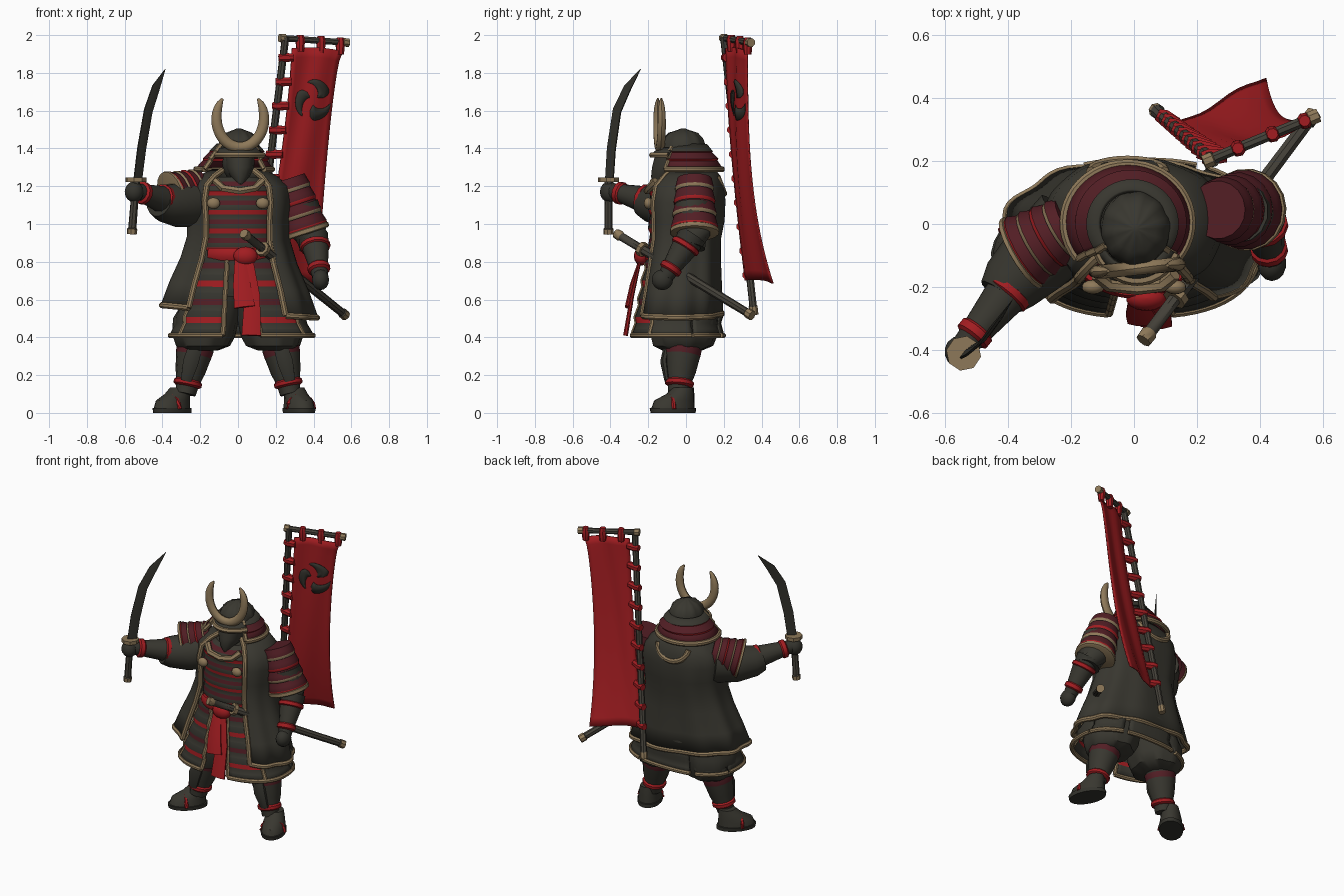
import bpy, bmesh
from math import sin, cos, pi, radians
from mathutils import Vector as V

cube = bpy.data.objects.get("Cube")
if cube:
    bpy.data.objects.remove(cube)


def material(name, *rgb):
    m = bpy.data.materials.new(name)
    m.use_nodes = True
    m.diffuse_color = (*rgb, 1)
    m.node_tree.nodes["Principled BSDF"].inputs["Base Color"].default_value = (*rgb, 1)
    return m


DARK = material("charcoal cloth", .040, .038, .029)
IRON = material("dark iron", .034, .033, .026)
WOOD = material("grey lacquer", .060, .054, .042)
TAN = material("tan trim", .27, .19, .10)
RED = material("bright red", .36, .012, .015)
WINE = material("wine lacquer", .085, .013, .018)
made = []


def grid(name, rows, mats, closed=False, caps=False, thick=0):
    """Skin rows of points; materials cycle row by row."""
    mats = mats if isinstance(mats, list) else [mats]
    slots = list(dict.fromkeys(mats))
    bm = bmesh.new()
    vs = [[bm.verts.new(p) for p in row] for row in rows]
    n = len(rows[0])
    for i in range(len(rows) - 1):
        for j in range(n if closed else n - 1):
            k = (j + 1) % n
            f = bm.faces.new((vs[i][j], vs[i][k], vs[i + 1][k], vs[i + 1][j]))
            f.material_index = slots.index(mats[i % len(mats)])
    if caps:
        for row, m in ((vs[0], mats[0]), (vs[-1], mats[(len(rows) - 2) % len(mats)])):
            bm.faces.new(row).material_index = slots.index(m)
    bmesh.ops.recalc_face_normals(bm, faces=bm.faces)
    me = bpy.data.meshes.new(name)
    bm.to_mesh(me)
    bm.free()
    for m in slots:
        me.materials.append(m)
    ob = bpy.data.objects.new(name, me)
    bpy.context.collection.objects.link(ob)
    made.append(ob)
    if thick:
        mod = ob.modifiers.new("thickness", "SOLIDIFY")
        mod.thickness, mod.offset = thick, 0


def tube(name, pts, radii, mats, n=10, flat=1, ref=(0, 0, 1)):
    """Sweep an oval along a path; flat squashes it across ref."""
    pts = [V(p) for p in pts]
    radii = radii if isinstance(radii, (list, tuple)) else [radii] * len(pts)
    rows = []
    for i, p in enumerate(pts):
        t = (pts[min(i + 1, len(pts) - 1)] - pts[max(i - 1, 0)]).normalized()
        r = V(ref) if abs(t.dot(V(ref).normalized())) < .95 else V((1, .2, 0))
        u = (r - t * r.dot(t)).normalized()
        w = t.cross(u) * flat
        rows.append([p + radii[i] * (u * cos(a) + w * sin(a))
                     for a in (2 * pi * (j + .5) / n for j in range(n))])
    grid(name, rows, mats, True, True)


def line(a, b, steps):
    return [V(a).lerp(V(b), s) for s in steps]


def even(k):
    return [i / (k - 1) for i in range(k)]


def shell(rings, a0=-180, a1=180, n=33, power=.8, ripple=0, waves=7):
    """Rows of an upright oval shell; ring = z, cx, cy, rx, ry; angle 0 is the front."""
    rows = []
    for i, (z, cx, cy, rx, ry) in enumerate(rings):
        row = []
        for s in even(n):
            a = radians(a0 + (a1 - a0) * s)
            k = 1 + ripple * i / (len(rings) - 1) * sin(waves * a)
            sx, sy = (abs(f) ** power * (1 if f > 0 else -1) for f in (sin(a), cos(a)))
            row.append(V((cx + k * rx * sx, cy - k * ry * sy, z)))
        rows.append(row)
    return rows


def solid(name, rings, mats, n=20, power=.9, ripple=0, waves=6):
    rows = [r[:-1] for r in shell(rings, n=n + 1, power=power, ripple=ripple, waves=waves)]
    grid(name, rows, mats, True, True)


def ball(name, c, r, mat):
    solid(name, [(c[2] - r[2] * cos(pi * s), c[0], c[1], r[0] * sin(pi * s) + .001,
                  r[1] * sin(pi * s) + .001) for s in even(9)], mat, 14, 1)


# Legs, boots and puffed trousers
for side, sx in (("right", -1), ("left", 1)):
    hip, ankle = V((sx * .215, -.01, .40)), V((sx * .278, -.04, .10))
    solid(side + "_trouser", [(.62, sx * .12, 0, .15, .16), (.5, sx * .17, -.01, .175, .18),
          (.41, sx * .18, -.01, .165, .175), (.355, sx * .185, -.015, .14, .155),
          (.33, sx * .2, -.02, .09, .1)], DARK, 32, 1, .06, 8)
    tube(side + "_shin", line(hip, ankle, (0, .2, .32, .4, .6, .8, 1)),
         [.095, .1, .095, .09, .08, .062, .055], [IRON, WINE, DARK, DARK, DARK, DARK], 12)
    tube(side + "_shin_plate", [(sx * .225, -.1, .35), (sx * .25, -.115, .27), (sx * .275, -.1, .17)],
         [.04, .045, .03], IRON, 8, .5, (1, 0, 0))
    tube(side + "_ankle_band", line(hip, ankle, (.75, .78, .84, .87)), [.066, .076, .076, .064], RED, 12)
    toe = V((-.68, -.73, 0)) if sx < 0 else V((.38, -.925, 0))
    heel = V((sx * .29, .01, 0)) - toe * .04
    across = toe.cross(V((0, 0, 1)))
    rows = []
    for z, back, front, w in ((0, 0, .25, .076), (.025, 0, .255, .08), (.026, .01, .245, .075),
                              (.065, .01, .23, .07), (.1, .012, .16, .06), (.135, .015, .12, .05)):
        mid, half = heel + toe * (back + front) / 2, (front - back) / 2
        rows.append([mid + V((0, 0, z)) + toe * half * cos(a) + across * w * sin(a)
                     for a in (2 * pi * j / 18 for j in range(18))])
    grid(side + "_boot", rows, [IRON, IRON, DARK, DARK, DARK], True, True)
    strap = heel + toe * .15
    tube(side + "_boot_strap", [strap + across * .076 * cos(a) + V((0, 0, .02 + .072 * sin(a)))
         for a in (pi * s for s in even(9))], .012, RED, 6)

# Striped body armour
solid("chest_armour", [(1.25 - .4 * s, 0, -.02, .12 + .09 * min(1, 5 * s), .12 + .05 * min(1, 5 * s)
      + .012 * (i % 4) / 3) for i, s in enumerate(even(17))], [DARK, WINE, DARK, RED], 28)
tube("chest_collar", [(-.12, -.16, 1.23), (-.08, -.195, 1.19), (.01, -.205, 1.175),
     (.09, -.195, 1.19), (.13, -.16, 1.23)], .02, TAN, 6)

# Hanging skirt: laced armour in front, plain cloth behind
for i, a in enumerate((-34, 34, -80, 80, -128, 128, 180)):
    rings = [(.86 - .45 * s, .02 * s, -.02 - .025 * s, .2 + .165 * s + .006 * (k % 3),
              .17 + .06 * s + .006 * (k % 3)) for k, s in enumerate(even(15))]
    rows = shell(rings, a - 23, a + 23, 9)
    grid(f"skirt_panel_{i}", rows, [DARK, IRON, WINE, DARK, IRON, RED] if i < 2 else [DARK], thick=.012)
    tube(f"skirt_hem_{i}", rows[-1], .015, TAN, 8)
    if i < 2:
        for k in (0, -1):
            tube(f"skirt_edge_{i}", [r[k] for r in rows], .014, TAN, 8, 1, (0, 1, 0))

# Long open coat with trimmed edges
coat = shell([(1.285, 0, .03, .13, .12), (1.25, 0, .02, .2, .155), (1.2, 0, .005, .26, .19),
              (1.12, 0, 0, .275, .2), (1.02, 0, 0, .265, .195), (.92, 0, -.01, .265, .185),
              (.8, 0, -.02, .30, .195), (.66, 0, -.03, .36, .21), (.53, 0, -.04, .405, .225)],
             36, 324, 65, power=.86, ripple=.03, waves=9)
for i, row in enumerate(coat):
    for p in row:
        p.z += (.04 if p.x < 0 else -.025) * abs(p.x) / .4 * i / 8
grid("long_coat", coat, DARK, thick=.016)
tube("coat_hem", coat[-1], .017, TAN, 8)
for name, k in (("left_lapel", 0), ("right_lapel", -1)):
    tube(name, [r[k] + V((0, -.005, 0)) for r in coat], .017, TAN, 8, 1, (0, 1, 0))
tube("back_collar_arc", [(-.02 + .115 * cos(a), .165 - .035 * sin(a), 1.25 + .09 * sin(a))
     for a in (pi + pi * s for s in even(13))], .018, TAN, 8)
for x in (-.13, .13):
    ball("coat_clasp", (x, -.2, 1.11), (.035, .022, .03), TAN)

# Sash with two tails
tube("sash", [(.215 * sin(a), -.02 - .2 * cos(a), .84) for a in (radians(-45 + 90 * s) for s in even(11))],
     .035, RED, 8, .5)
ball("sash_knot", (.04, -.235, .83), (.065, .04, .05), RED)
tube("sash_tail_short", [(.01, -.24, .82), (.02, -.285, .68), (.035, -.31, .56)], [.03, .05, .06],
     RED, 8, .25, (1, 0, 0))
tube("sash_tail_long", [(.05, -.24, .82), (.075, -.285, .62), (.07, -.32, .41)], [.03, .045, .055],
     RED, 8, .25, (1, 0, 0))


def shoulder_guard(name, a, b, r):
    """Four overlapping lames around the upper arm, mostly wine with tan and red lips."""
    pts, radii = [], []
    for i in range(4):
        for s, k in ((0, .92), (.4, .98), (.74, 1.04), (.97, 1.0)):
            pts.append(V(a).lerp(V(b), (i + s) / 4))
            radii.append(r * k * (.82 + .06 * i))
    tube(name, pts, radii, [WINE, WINE, TAN, IRON, WINE, WINE, RED, IRON], 18)
    tube(name + "_rim", line(a, b, (.96, .98, 1.05, 1.07)), [r * k for k in (.98, 1.07, 1.07, .98)], TAN, 18)


def forearm(name, a, b, elbow):
    """Gauntlet with thin red ties at elbow and wrist."""
    tube(name, line(a, b, (0, elbow, elbow + .02, elbow + .1, elbow + .12, .72, .75, .84, .87, 1)),
         [.078, .072, .08, .08, .07, .052, .06, .06, .046, .042],
         [IRON, RED, RED, RED, DARK, RED, RED, RED, IRON], 12)


# Raised right arm
shoulder_guard("right_shoulder_guard", (-.2, .0, 1.2), (-.35, -.09, 1.155), .12)
tube("right_sleeve", [(-.2, 0, 1.12), (-.31, -.11, 1.1), (-.39, -.19, 1.11), (-.42, -.23, 1.12)],
     [.13, .12, .1, .08], DARK, 14)
forearm("right_forearm", (-.37, -.18, 1.12), (-.54, -.39, 1.175), .12)
ball("right_fist", (-.55, -.405, 1.17), (.05, .05, .055), IRON)

# Lowered left arm
shoulder_guard("left_shoulder_guard", (.265, .045, 1.24), (.355, .045, .965), .122)
tube("left_sleeve", [(.33, .04, 1.1), (.38, .04, .95), (.4, .025, .88)], [.1, .09, .078], DARK, 14)
forearm("left_forearm", (.4, .035, .94), (.435, -.11, .72), .2)
ball("left_fist", (.437, -.125, .705), (.045, .055, .055), IRON)

# Drawn curved sword
tube("sword_grip", line((-.562, -.41, .945), (-.54, -.41, 1.225), (0, .1, .12, .6, 1)),
     [.026, .028, .022, .021, .023], [TAN, WOOD, WOOD, WOOD], 8)
tube("sword_guard", [(-.54, -.41, 1.222), (-.54, -.41, 1.246)], .056, TAN, 8)
tube("sword_blade", [(-.53, -.405, 1.24), (-.51, -.395, 1.4), (-.475, -.365, 1.6), (-.435, -.31, 1.72),
     (-.385, -.24, 1.82)], [.034, .035, .034, .03, .002], IRON, 6, .2, (1, 1, 0))

# Sheathed sword crossing the waist
butt, tip = V((.03, -.37, .95)), V((.57, .35, .515))
tube("sheathed_sword", line(butt, tip, (0, .03, .04, .19, .2, .96, .965, 1)),
     [.026, .028, .022, .022, .026, .022, .027, .027], [TAN, TAN, WOOD, TAN, WOOD, WOOD, TAN], 8)
tube("sheath_guard", line(butt, tip, (.18, .205)), .04, TAN, 8)

# Head: masked face, ribbed helmet, neck guard and crescent
ball("face", (0, -.06, 1.32), (.085, .085, .1), IRON)
solid("face_mask", [(1.36, .01, -.09, .08, .075), (1.30, .01, -.095, .075, .085), (1.25, .012, -.11, .05, .075),
      (1.205, .015, -.15, .012, .02)], DARK, 12, 1)
solid("helmet_bowl", [(1.37, .005, -.015, .112, .12), (1.42, .005, -.015, .108, .117), (1.455, .005, -.015, .094, .102),
      (1.483, .005, -.015, .066, .074), (1.497, .005, -.015, .03, .03), (1.505, .005, -.015, .012, .012)],
      DARK, 40, 1, -.1, 10)
visor = shell([(1.4, 0, -.02, .11, .12), (1.365, .01, -.03, .135, .15)], -65, 65, 15, 1)
grid("helmet_visor", visor, DARK, thick=.012)
tube("visor_rim", visor[-1], .016, TAN, 6)
guard = shell([(1.42, -.005, 0, .105, .105), (1.385, -.005, 0, .14, .135), (1.38, -.01, 0, .135, .13),
               (1.345, -.01, .005, .17, .16), (1.335, -.015, .005, .165, .155), (1.29, -.02, .005, .2, .184)],
              52, 308, 33, 1)
grid("neck_guard", guard, [DARK, RED, WINE, RED, WINE], thick=.014)
tube("neck_guard_rim", guard[-1], .017, TAN, 8)
for name, k in (("left_neck_guard_edge", 0), ("right_neck_guard_edge", -1)):
    tube(name, [r[k] for r in guard], .014, TAN, 6)
arc = [radians(-132 + 264 * s) for s in even(25)]
tube("crescent_crest", [(.012 + .126 * sin(a), -.14 + .012 * sin(a), 1.56 - .155 * cos(a)) for a in arc],
     [.005 + .018 * (1 - abs(a / arc[0]) ** 7) for a in arc], TAN, 10, 1.25, (0, 1, 0))


# Banner with pole, crossbar and loops
def cloth(u, t):
    left = V((.285 - .165 * t ** 1.4, .21 + .105 * t ** 1.5, 1.93 - 1.23 * t))
    right = V((.555 - .135 * t ** .6, .325 + .135 * t ** 3, 1.915 - 1.23 * t))
    return left.lerp(right, u) + V((0, .014 * sin(2 * pi * u + 3 * t) * sin(pi * u), .012 * sin(pi * u)))


foot, top = V((.07, .36, .52)), V((.252, .2, 1.99))
grid("banner_cloth", [[cloth(u, t) for u in even(11)] for t in even(25)], RED, thick=.008)
tube("banner_pole", line(foot, top, (0, .03, .035, .5, 1)), [.024, .024, .02, .02, .02],
     [TAN, WOOD, WOOD, WOOD], 8)
bar_a, bar_b = V((.22, .195, 1.985)), V((.585, .345, 1.96))
tube("banner_crossbar", line(bar_a, bar_b, (0, .08, .09, .91, .92, 1)), [.024, .024, .018, .018, .024, .024],
     [TAN, TAN, WOOD, TAN, TAN], 8)
for i in range(10):
    t = .04 + i * .104
    p = foot.lerp(top, (cloth(0, t).z - foot.z) / (top.z - foot.z))
    end = cloth(.04, t)
    away = (p - end).normalized() * .024
    tube("pole_loop", [p + away, p, end], [.02, .028, .022], RED, 8)
for s in (.3, .6, .88):
    p = bar_a.lerp(bar_b, s)
    tube("crossbar_loop", [p + V((0, 0, .024)), p, p - V((0, 0, .065))], [.018, .027, .02], RED, 8)

# Three curled marks on the banner front
for k in range(3):
    rows = []
    for s in even(15):
        a = 2 * pi * k / 3 + .3 + 1.75 * s
        mid, half = .058 + .045 * s, .048 * min(1, (s / .2) ** .5) * (1 - s) ** .8 + .001
        rows.append([cloth(.56 + r * cos(a) / .27, .225 - r * sin(a) / 1.23) + V((.003, -.008, 0))
                     for r in (mid - half, mid, mid + half)])
    grid(f"banner_swirl_{k}", rows, IRON, thick=.003)

# Smooth shading with crisp edges
bpy.ops.object.select_all(action="DESELECT")
for ob in made:
    ob.select_set(True)
bpy.context.view_layer.objects.active = made[0]
bpy.ops.object.shade_smooth_by_angle(angle=radians(40))
